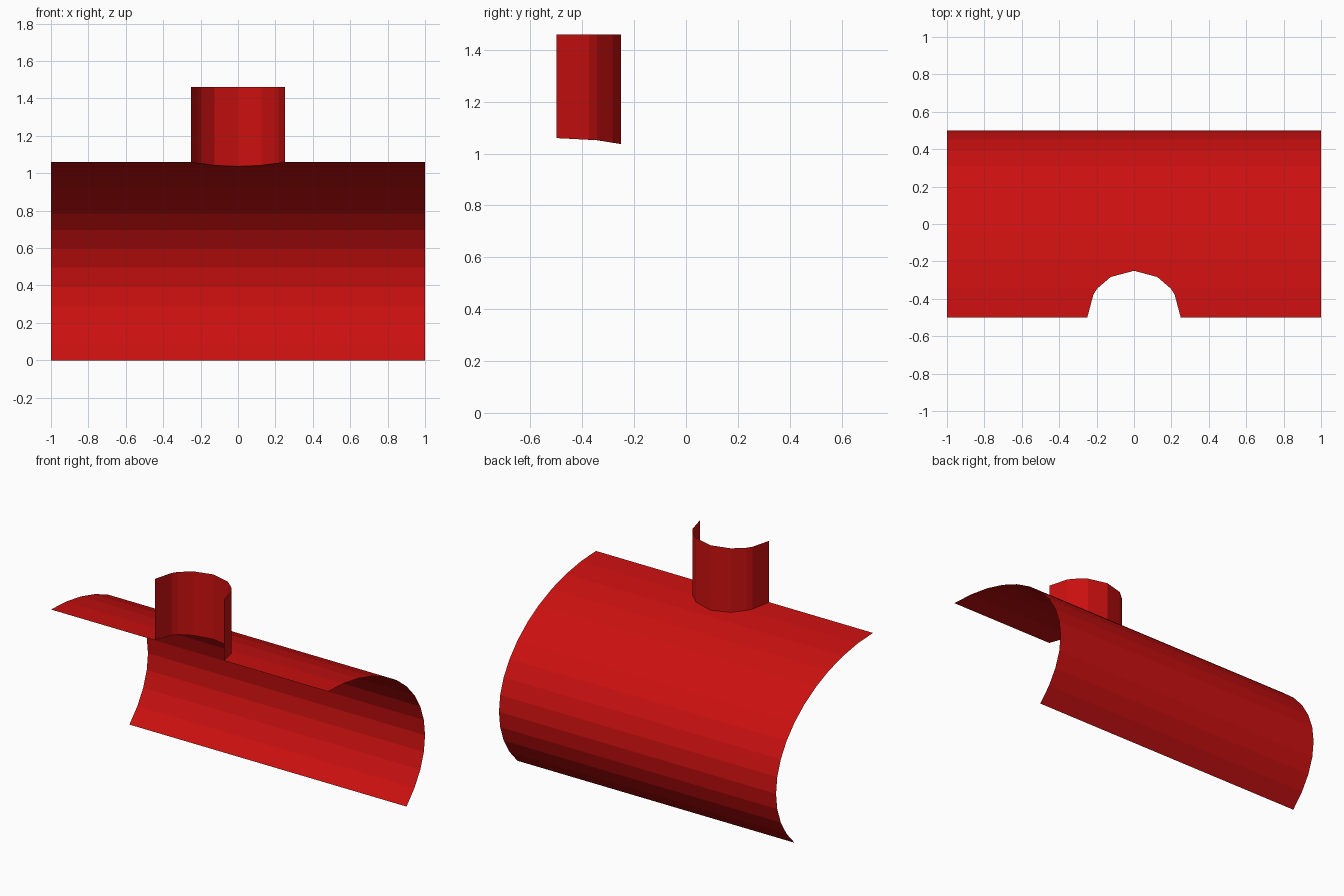
import bpy
import bmesh
from math import sin, cos, asin, radians

cube = bpy.data.objects.get("Cube")
if cube:
    bpy.data.objects.remove(cube)

# Main dimensions
HALF_LEN = 1.0
FRONT_Y = -0.5
SPAN, RISE = 1.0, 0.6675
AXIS_Z = RISE * sin(radians(36))
PIPE_R = 0.25
PIPE_TOP = 1.46

red = bpy.data.materials.new("pipe red")
red.use_nodes = True
colour = (0.6, 0.005, 0.005, 1)
red.diffuse_color = colour
red.node_tree.nodes["Principled BSDF"].inputs["Base Color"].default_value = colour

# Shell cross-section from the crown, round the back, to the lower edge
section = [(FRONT_Y + SPAN * cos(radians(a)), AXIS_Z + RISE * sin(radians(a)))
           for a in range(90, -37, -9)]


def shell_z(y):
    """Height of the faceted upper shell at depth y."""
    for (y0, z0), (y1, z1) in zip(section, section[1:]):
        if y <= y1:
            return z0 + (z1 - z0) * (y - y0) / (y1 - y0)


# Half outline of the branch pipe, with an extra corner at the first shell crease
crease = asin((section[1][0] - FRONT_Y) / PIPE_R)
angles = [0, radians(30), crease, radians(60), radians(90)]
outline = [(PIPE_R * cos(a), FRONT_Y + PIPE_R * sin(a)) for a in angles]
rim = [(x, y, shell_z(y)) for x, y in outline]


def make_half(name, faces):
    """Build the +x half from polygons and mirror it."""
    mesh = bpy.data.meshes.new(name)
    bm = bmesh.new()
    for points in faces:
        bm.faces.new([bm.verts.new(p) for p in points])
    bmesh.ops.remove_doubles(bm, verts=bm.verts, dist=0.0001)
    bm.to_mesh(mesh)
    bm.free()
    mesh.materials.append(red)
    obj = bpy.data.objects.new(name, mesh)
    bpy.context.collection.objects.link(obj)
    mirror = obj.modifiers.new("Mirror", 'MIRROR')
    mirror.use_axis[0] = True
    mirror.merge_threshold = 0.0001


# Curved shell: the first two strips are trimmed by the pipe opening
strips = []
for i, ((y0, z0), (y1, z1)) in enumerate(zip(section, section[1:])):
    outer = [(HALF_LEN, y0, z0), (HALF_LEN, y1, z1)]
    if i == 0:
        inner = rim[2::-1]
    elif i == 1:
        inner = [(0, y1, z1)] + rim[:1:-1]
    else:
        inner = [(0, y1, z1), (0, y0, z0)]
    strips.append(outer + inner)
make_half("curved_shell", strips)

# Open half pipe standing on the opening
walls = [[p, q, (q[0], q[1], PIPE_TOP), (p[0], p[1], PIPE_TOP)]
         for p, q in zip(rim, rim[1:])]
make_half("branch_pipe", walls)
